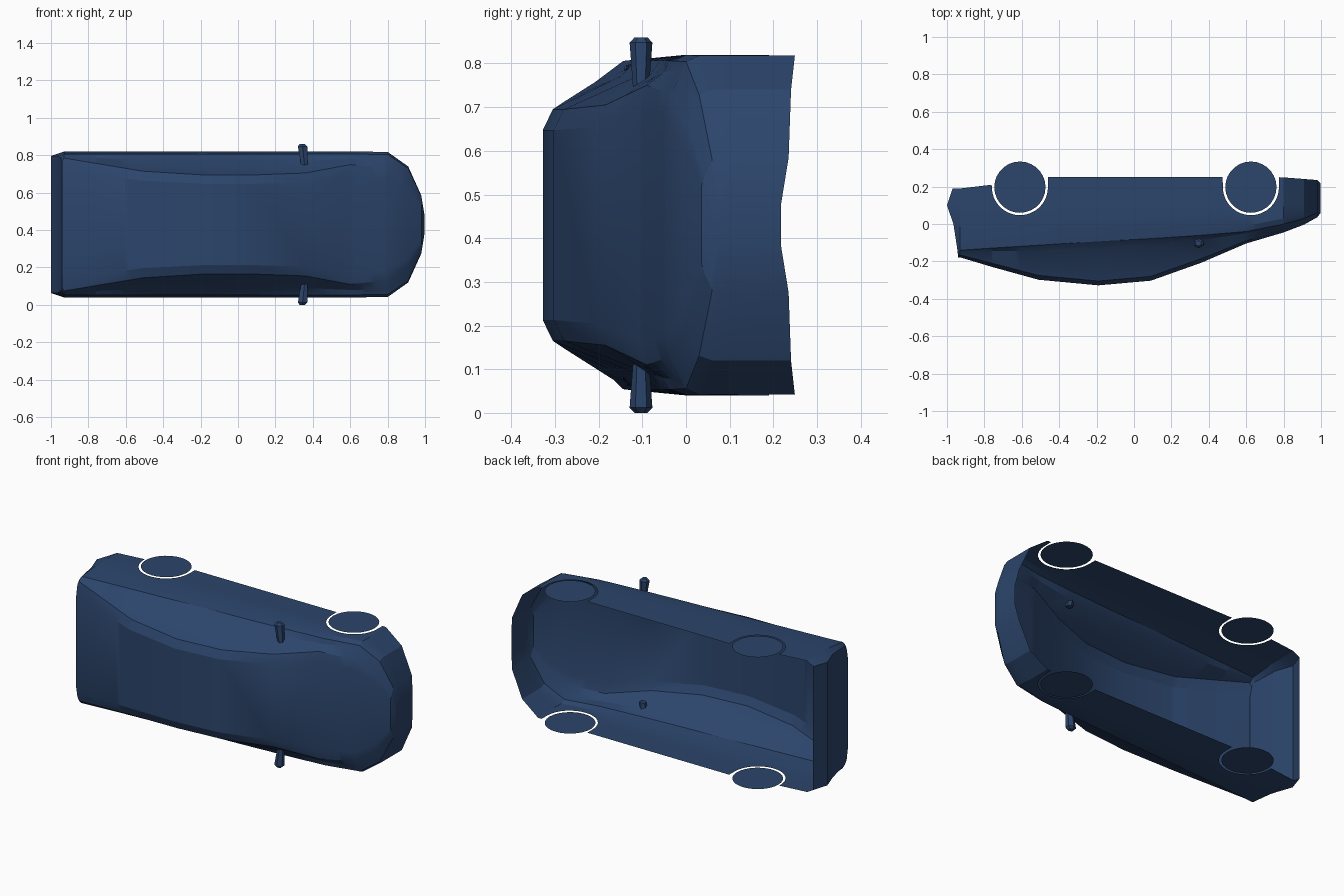
import bpy, bmesh, math
from mathutils import Matrix

if "Cube" in bpy.data.objects:
    bpy.data.objects.remove(bpy.data.objects["Cube"])

ZC = 0.43                      # car lies on its side: z is its width, -y its roof
WHEELS = (-0.61, 0.625)
WHEEL_Y, WHEEL_R, ARCH_R = 0.197, 0.137, 0.15

paint = bpy.data.materials.new("dark_blue_paint")
paint.diffuse_color = (0.025, 0.06, 0.15, 1)
paint.use_nodes = True
paint.node_tree.nodes["Principled BSDF"].inputs["Base Color"].default_value = paint.diffuse_color


def lerp_table(table, x):
    if x <= table[0][0]:
        return table[0][1:]
    for a, b in zip(table, table[1:]):
        if x <= b[0]:
            t = (x - a[0]) / (b[0] - a[0])
            return [p + (q - p) * t for p, q in zip(a[1:], b[1:])]
    return table[-1][1:]


def add_object(name, bm, smooth=None):
    bmesh.ops.recalc_face_normals(bm, faces=bm.faces)
    me = bpy.data.meshes.new(name)
    bm.to_mesh(me)
    bm.free()
    ob = bpy.data.objects.new(name, me)
    bpy.context.collection.objects.link(ob)
    me.materials.append(paint)
    if smooth:
        bpy.ops.object.select_all(action='DESELECT')
        ob.select_set(True)
        bpy.context.view_layer.objects.active = ob
        bpy.ops.object.shade_smooth_by_angle(angle=math.radians(smooth))
    return ob


# Body stations: x, half width, belt y, shoulder half width, roof half width, roof edge y, roof y
STATIONS = [
    (-0.93, 0.390, -0.140, 0.375, 0.355, -0.165, -0.178),
    (-0.75, 0.390, -0.128, 0.355, 0.325, -0.212, -0.232),
    (-0.51, 0.390, -0.113, 0.345, 0.285, -0.275, -0.298),
    (-0.19, 0.390, -0.093, 0.338, 0.265, -0.305, -0.328),
    (0.09, 0.390, -0.078, 0.338, 0.265, -0.280, -0.303),
    (0.36, 0.390, -0.060, 0.340, 0.275, -0.185, -0.207),
    (0.60, 0.390, -0.040, 0.350, 0.320, -0.090, -0.104),
    (0.80, 0.388, 0.000, 0.355, 0.300, -0.035, -0.045),
    (0.91, 0.310, 0.030, 0.280, 0.220, 0.005, -0.003),
    (0.98, 0.155, 0.060, 0.140, 0.110, 0.042, 0.036),
    (0.997, 0.050, 0.075, 0.045, 0.035, 0.062, 0.058),
]
# Lower edge of the body sides
SILL = [(-0.97, 0.185), (-0.76, 0.21), (-0.61, 0.25), (0.5, 0.25),
        (0.79, 0.25), (0.98, 0.235), (1.0, 0.215)]
# Slope of the tail: y, x
TAIL = [(-0.18, -0.94), (-0.03, -0.955), (0.10, -1.0), (0.19, -0.97)]


def section(x, step=0):
    w, belt, sw, rw, edge, top = lerp_table(STATIONS, x)
    low = lerp_table(SILL, x)[0]
    for c in WHEELS:
        d = abs(x - c)
        if d < ARCH_R:
            low = WHEEL_Y - math.sqrt(ARCH_R ** 2 - d * d)
    crease = min(0.1, low - 0.01)
    mid = min(max(0.0, belt + 0.03), crease - 0.005)
    return [(w, low), (w, crease), (w, mid), (w * 0.965, belt),
            (sw, belt + 0.2 * (edge - belt)), (rw, edge), (rw * 0.82, top)]


def make_body():
    xs = {s[0] for s in STATIONS}
    for c in WHEELS:
        xs |= {c + ARCH_R * math.cos(math.pi * k / 16) * 0.9999 for k in range(17)}
        xs |= {c - ARCH_R - 0.001, c + ARCH_R + 0.001}
    rings = [[(x, y, w) for w, y in section(x)] for x in sorted(xs)]
    # Tail panel, slightly narrower than the flanks
    tail = [(lerp_table(TAIL, y)[0], y, w * 0.94) for w, y in section(-0.93)]
    rings.insert(0, tail)
    bm = bmesh.new()
    loops = []
    for r in rings:
        loop = [bm.verts.new((x, y, ZC + w)) for x, y, w in r]
        loop += [bm.verts.new((x, y, ZC - w)) for x, y, w in reversed(r)]
        loops.append(loop)
    for a, b in zip(loops, loops[1:]):
        for i in range(len(a) - 1):
            bm.faces.new((a[i], a[i + 1], b[i + 1], b[i]))
    # Close nose and tail; the underside stays open
    for end in (loops[0], loops[-1]):
        n = len(end)
        for i in range(n // 2 - 1):
            bm.faces.new((end[i], end[i + 1], end[n - 2 - i], end[n - 1 - i]))
    add_object("car_body", bm, 22)


def make_wheel(x, side):
    bm = bmesh.new()
    bmesh.ops.create_circle(bm, cap_ends=True, segments=28, radius=WHEEL_R,
                            matrix=Matrix.Translation((x, WHEEL_Y, ZC + side * 0.392)))
    add_object("wheel_disc", bm)


def make_mirror(side):
    # Wing mirror pod, flaring outwards
    bm = bmesh.new()
    bmesh.ops.create_cone(bm, cap_ends=True, segments=6, radius1=0.02, radius2=0.03,
                          depth=0.12)
    bmesh.ops.bevel(bm, geom=[e for e in bm.edges if all(v.co.z > 0 for v in e.verts)],
                    offset=0.012, segments=1, affect='EDGES')
    for v in bm.verts:
        t = v.co.z
        v.co = (0.35 + v.co.x - 0.1 * t, -0.103 + v.co.y * 0.9,
                ZC + side * (0.37 + t))
    add_object("wing_mirror", bm)


make_body()
for side in (1, -1):
    make_mirror(side)
    for wx in WHEELS:
        make_wheel(wx, side)
